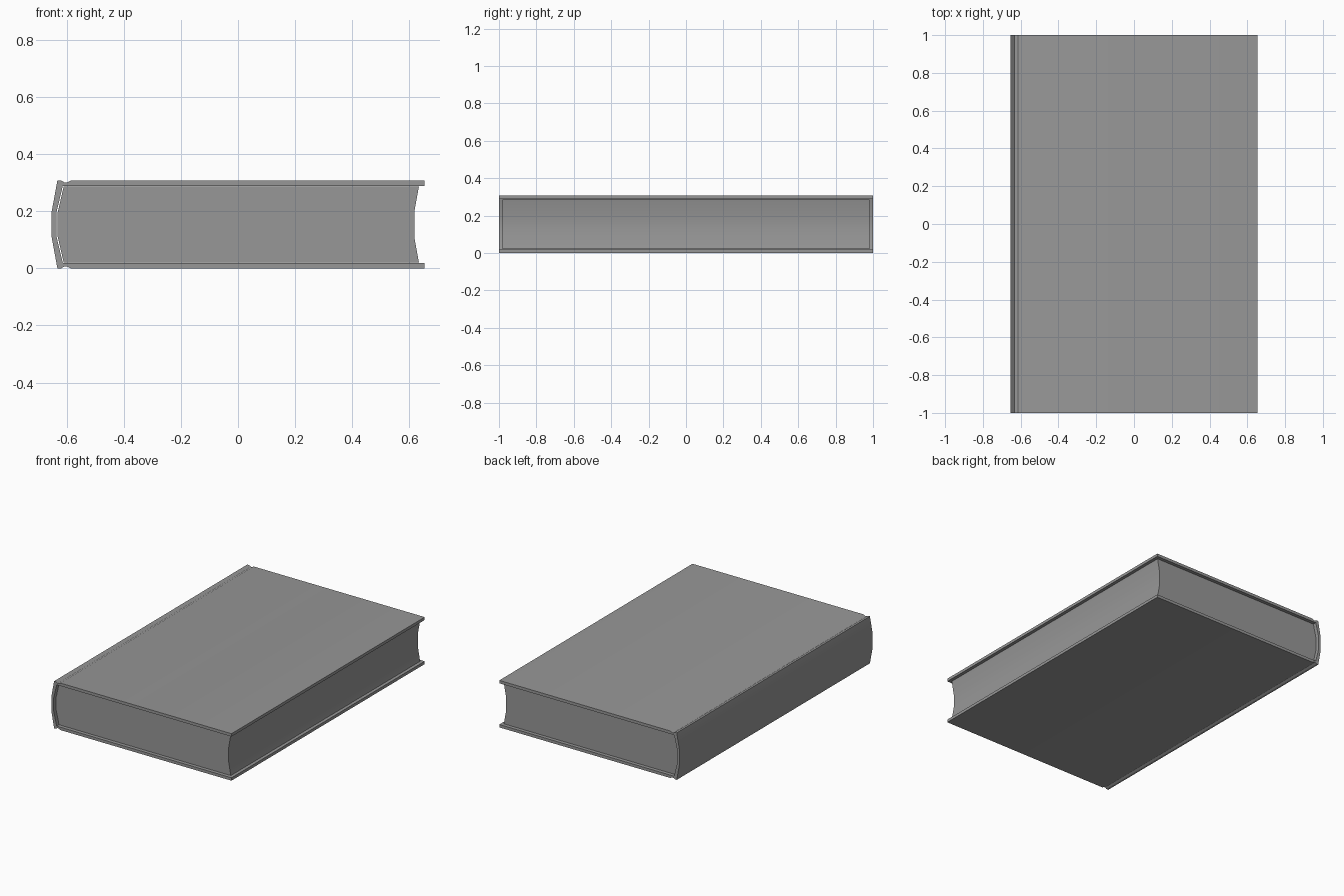
import bpy, bmesh

if "Cube" in bpy.data.objects:
    bpy.data.objects.remove(bpy.data.objects["Cube"])

MID = 0.154  # half the thickness of the book

dark_grey = bpy.data.materials.new("dark_grey")
dark_grey.diffuse_color = (0.31, 0.31, 0.31, 1)
dark_grey.use_nodes = True
dark_grey.node_tree.nodes["Principled BSDF"].inputs["Base Color"].default_value = dark_grey.diffuse_color


def mirrored(points):
    """Upper-half outline (x, height above the middle) plus its reflection."""
    lower = [(x, -z) for x, z in reversed(points)]
    return points + lower


def extrude_profile(name, outline, half_length):
    """Closed x-z outline swept along y."""
    bm = bmesh.new()
    verts = [bm.verts.new((x, -half_length, MID + z)) for x, z in outline]
    face = bm.faces.new(verts)
    new = bmesh.ops.extrude_face_region(bm, geom=[face])["geom"]
    moved = [g for g in new if isinstance(g, bmesh.types.BMVert)]
    bmesh.ops.translate(bm, verts=moved, vec=(0, 2 * half_length, 0))
    caps = [f for f in bm.faces if len(f.verts) > 4]
    bmesh.ops.triangulate(bm, faces=caps, ngon_method='EAR_CLIP')
    bmesh.ops.recalc_face_normals(bm, faces=bm.faces[:])
    mesh = bpy.data.meshes.new(name)
    bm.to_mesh(mesh)
    bm.free()
    mesh.materials.append(dark_grey)
    obj = bpy.data.objects.new(name, mesh)
    bpy.context.collection.objects.link(obj)
    bpy.ops.object.select_all(action='DESELECT')
    obj.select_set(True)
    bpy.context.view_layer.objects.active = obj
    bpy.ops.object.shade_smooth_by_angle(angle=0.5)
    return obj


# Hard cover: boards, hinge grooves and rounded spine in one sheet
outer = mirrored([(0.653, 0.154), (-0.586, 0.154), (-0.600, 0.147), (-0.608, 0.147),
                  (-0.620, 0.154), (-0.633, 0.154), (-0.653, 0.045)])
inner = mirrored([(0.653, 0.135), (-0.614, 0.135), (-0.636, 0.043)])
extrude_profile("cover", outer + inner[::-1], 1.0)

# Page block: rounded at the spine, hollow at the fore edge
fore_edge = mirrored([(0.634, 0.133), (0.618, 0.045)])
spine_edge = mirrored([(-0.611, 0.133), (-0.632, 0.042)])
extrude_profile("pages", fore_edge + spine_edge[::-1], 0.98)
